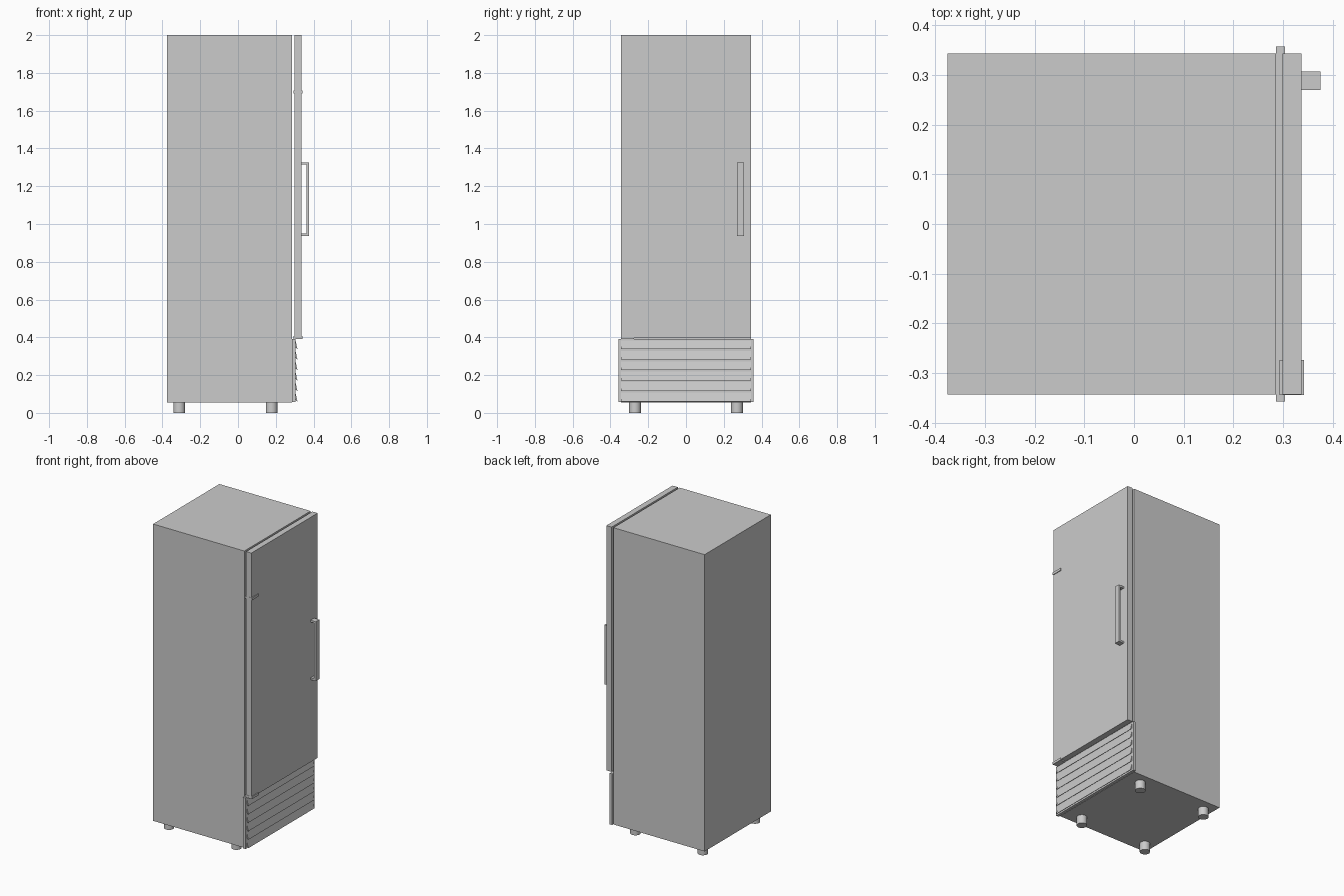
import bpy, bmesh

if "Cube" in bpy.data.objects:
    bpy.data.objects.remove(bpy.data.objects["Cube"])


def mesh_object(name, bm):
    bmesh.ops.recalc_face_normals(bm, faces=bm.faces)
    me = bpy.data.meshes.new(name)
    bm.to_mesh(me)
    bm.free()
    ob = bpy.data.objects.new(name, me)
    bpy.context.collection.objects.link(ob)
    return ob


def prism(name, profile, y0, y1):
    """Extrude an x-z profile along y."""
    bm = bmesh.new()
    face = bm.faces.new([bm.verts.new((x, y0, z)) for x, z in profile])
    ext = bmesh.ops.extrude_face_region(bm, geom=[face])["geom"]
    verts = [v for v in ext if isinstance(v, bmesh.types.BMVert)]
    bmesh.ops.translate(bm, verts=verts, vec=(0, y1 - y0, 0))
    return mesh_object(name, bm)


def box(name, x0, x1, y0, y1, z0, z1):
    return prism(name, [(x0, z0), (x1, z0), (x1, z1), (x0, z1)], y0, y1)


W = 0.343

# Cabinet and door, separated by a narrow gap
box("cabinet", -0.375, 0.286, -W, W, 0.056, 2.0)
box("door", 0.299, 0.337, -W, W, 0.397, 2.0)

# Lower grille: backing panel and downward-flaring louvres
box("grille_panel", 0.286, 0.304, -0.357, 0.357, 0.058, 0.392)
for i in range(6):
    z = 0.061 + i * 0.0555
    prism(f"grille_louvre_{i + 1}",
          [(0.303, z + 0.050), (0.315, z), (0.313, z), (0.303, z + 0.011)],
          -W, W)

# Door handle: one C-shaped bar
prism("door_handle",
      [(0.336, 0.937), (0.375, 0.937), (0.375, 1.326), (0.336, 1.326),
       (0.336, 1.314), (0.362, 1.314), (0.362, 0.949), (0.336, 0.949)],
      0.270, 0.307)

# Hinge plates
for name, z in (("lower_hinge", 0.398), ("upper_hinge", 1.70)):
    box(name, 0.293, 0.342, -0.3445, -0.274, z - 0.008, z + 0.008)

# Feet
for nx, x in (("back", -0.311), ("front", 0.178)):
    for ny, y in (("left", -0.27), ("right", 0.27)):
        bpy.ops.mesh.primitive_cylinder_add(vertices=24, radius=0.031, depth=0.06,
                                            location=(x, y, 0.03))
        bpy.context.object.name = f"{nx}_{ny}_foot"
        bpy.ops.object.shade_smooth_by_angle()
